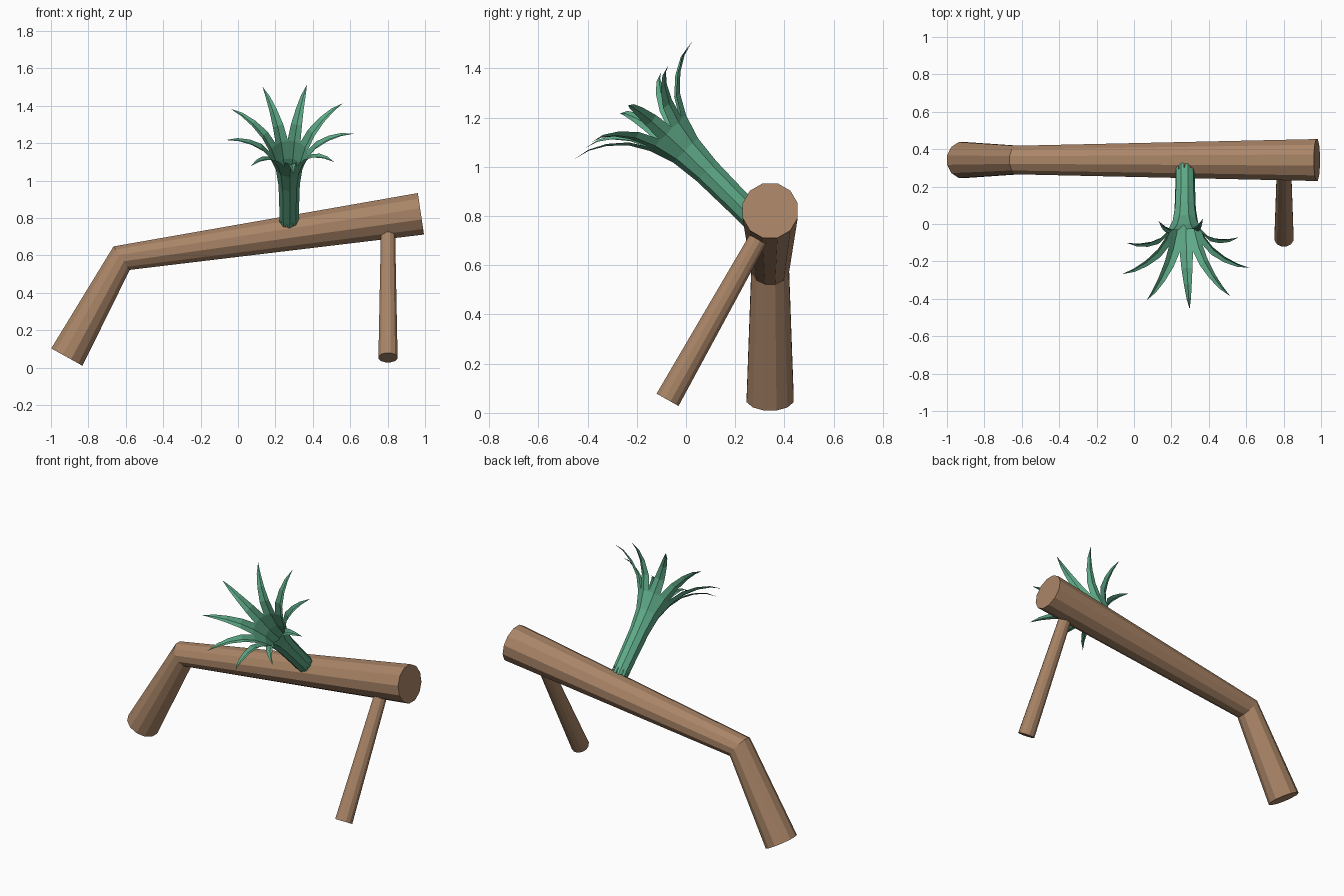
import bpy, bmesh, math
from mathutils import Vector

cube = bpy.data.objects.get("Cube")
if cube:
    bpy.data.objects.remove(cube, do_unlink=True)


def material(name, colour):
    m = bpy.data.materials.new(name)
    m.use_nodes = True
    m.diffuse_color = (*colour, 1)
    bsdf = next(n for n in m.node_tree.nodes if n.type == 'BSDF_PRINCIPLED')
    bsdf.inputs["Base Color"].default_value = (*colour, 1)
    bsdf.inputs["Roughness"].default_value = 0.9
    return m


bark = material("bark brown", (0.40, 0.235, 0.135))
green = material("leaf green", (0.115, 0.41, 0.25))


def finish(name, bm, mat):
    mesh = bpy.data.meshes.new(name)
    bm.to_mesh(mesh)
    bm.free()
    mesh.materials.append(mat)
    obj = bpy.data.objects.new(name, mesh)
    bpy.context.collection.objects.link(obj)
    return obj


def log(name, points, radii, sides=12):
    """Faceted tube through points, with capped ends and mitred bends."""
    pts = [Vector(p) for p in points]
    bm = bmesh.new()
    rings = []
    for i, (p, r) in enumerate(zip(pts, radii)):
        before = (p - pts[i - 1]).normalized() if i else Vector()
        after = (pts[i + 1] - p).normalized() if i + 1 < len(pts) else Vector()
        axis = (before + after).normalized()
        side = Vector((0, 1, 0)) if abs(axis.x) > 0.1 else Vector((1, 0, 0))
        up = axis.cross(side).normalized()
        ring = []
        for k in range(sides):
            a = math.tau * (k + 0.5) / sides
            ring.append(bm.verts.new(p + r * (side * math.cos(a) + up * math.sin(a))))
        rings.append(ring)
    for a, b in zip(rings, rings[1:]):
        for k in range(sides):
            n = (k + 1) % sides
            bm.faces.new((a[k], a[n], b[n], b[k]))
    bm.faces.new(rings[0])
    bm.faces.new(rings[-1])
    bmesh.ops.recalc_face_normals(bm, faces=bm.faces)
    return finish(name, bm, bark)


# Bent trunk and its prop
log("trunk", [(-0.915, 0.342, 0.056), (-0.622, 0.342, 0.585), (0.978, 0.342, 0.822)],
    [0.099, 0.079, 0.116])
log("prop_branch", [(0.802, -0.075, 0.053), (0.802, 0.34, 0.79)], [0.053, 0.038])

# Leaf tuft: nine blades around a stem axis leaning forward
BASE = Vector((0.273, 0.325, 0.742))
AXIS = Vector((0, -1, 1)).normalized()
DOWN = Vector((0, -1, -1)).normalized()
RIGHT = Vector((1, 0, 0))

# distance along axis, distance from axis, half width
BLADE = [(0.03, 0.052, 0.012), (0.18, 0.054, 0.024), (0.34, 0.058, 0.034),
         (0.46, 0.072, 0.038), (0.56, 0.105, 0.036), (0.64, 0.152, 0.030),
         (0.70, 0.216, 0.021), (0.738, 0.282, 0.012), (0.755, 0.348, 0.0)]

for n in range(9):
    angle = math.radians(40 * n + 4)
    out = DOWN * math.cos(angle) + RIGHT * math.sin(angle)
    across = AXIS.cross(out)
    bm = bmesh.new()
    rows = []
    for i, (t, r, w) in enumerate(BLADE):
        mid = BASE + AXIS * t + out * r
        if w == 0:
            rows.append([bm.verts.new(mid)])
            continue
        # edges fold toward the upper side of the blade
        t0, r0, _ = BLADE[max(i - 1, 0)]
        t1, r1, _ = BLADE[i + 1]
        slope = Vector((t1 - t0, r1 - r0)).normalized()
        fold = (AXIS * slope.y - out * slope.x) * w * 0.35
        rows.append([bm.verts.new(mid - across * w + fold), bm.verts.new(mid),
                     bm.verts.new(mid + across * w + fold)])
    for a, b in zip(rows, rows[1:]):
        for k in range(2):
            if len(b) == 1:
                bm.faces.new((a[k], a[k + 1], b[0]))
            else:
                bm.faces.new((a[k], a[k + 1], b[k + 1], b[k]))
    finish(f"leaf_{n + 1}", bm, green)
